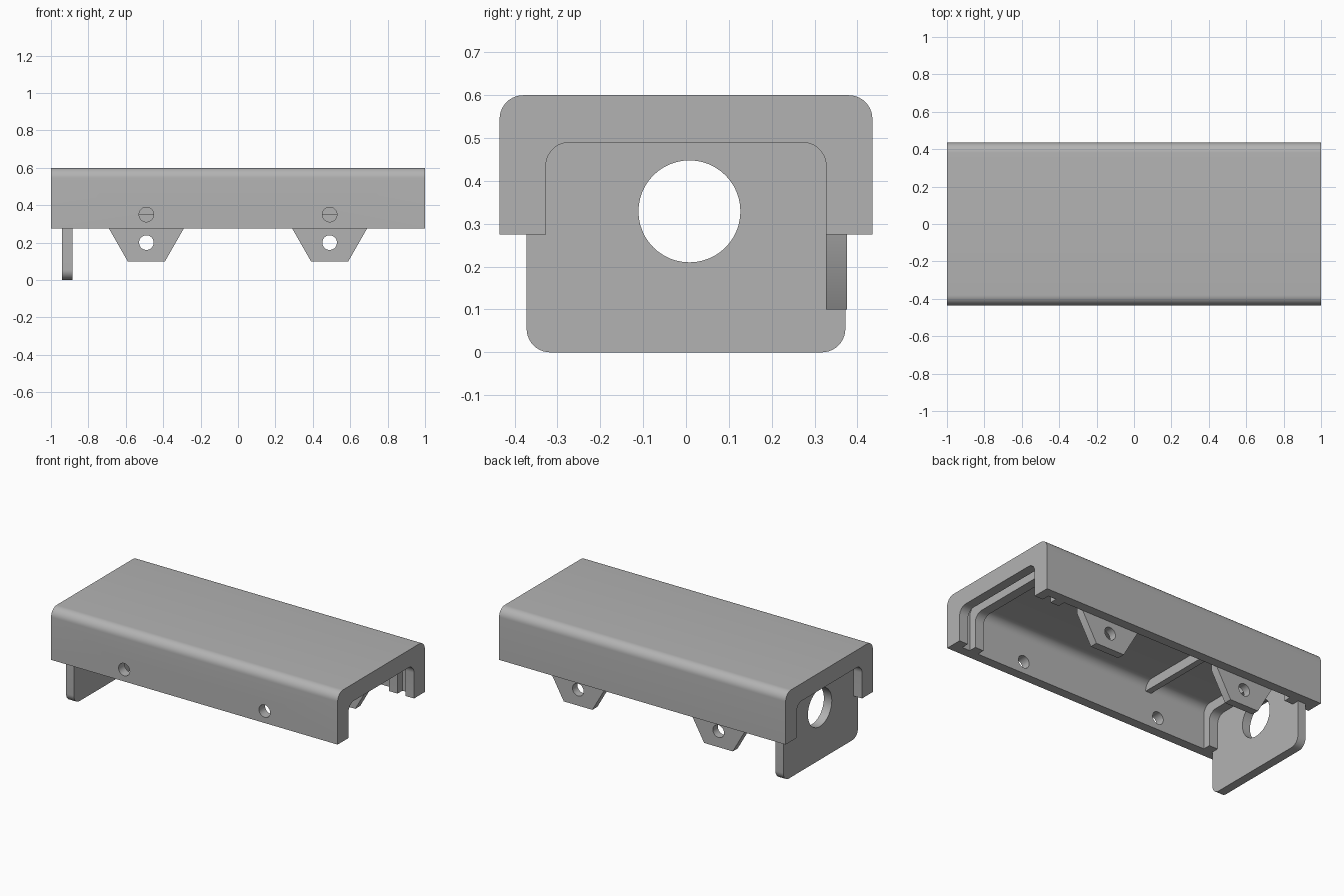
import bpy, bmesh, math
from mathutils import Vector

if "Cube" in bpy.data.objects:
    bpy.data.objects.remove(bpy.data.objects["Cube"], do_unlink=True)

grey = bpy.data.materials.new("plain grey")
grey.use_nodes = True
colour = (0.45, 0.45, 0.45, 1)
grey.diffuse_color = colour
grey.node_tree.nodes["Principled BSDF"].inputs["Base Color"].default_value = colour

WALL_BOTTOM = 0.275
RADIUS = 0.055


def extrude(name, points, depth):
    """Solid made by sweeping a flat 3D outline along a vector."""
    bm = bmesh.new()
    face = bm.faces.new([bm.verts.new(p) for p in points])
    swept = bmesh.ops.extrude_face_region(bm, geom=[face])["geom"]
    verts = [v for v in swept if isinstance(v, bmesh.types.BMVert)]
    bmesh.ops.translate(bm, vec=depth, verts=verts)
    bmesh.ops.recalc_face_normals(bm, faces=bm.faces)
    mesh = bpy.data.meshes.new(name)
    bm.to_mesh(mesh)
    bm.free()
    mesh.materials.append(grey)
    obj = bpy.data.objects.new(name, mesh)
    bpy.context.collection.objects.link(obj)
    return obj


def arc(cy, cz, r, start, sweep, steps=10):
    angles = [math.radians(start + sweep * i / steps) for i in range(steps + 1)]
    return [(cy + r * math.cos(a), cz + r * math.sin(a)) for a in angles]


def arch(name, half, low, high, x0, x1, round_bottom=False):
    """Bar along x whose section has rounded top (and maybe bottom) corners."""
    y, t, b = half - RADIUS, high - RADIUS, low + RADIUS
    outline = arc(y, t, RADIUS, 0, 90) + arc(-y, t, RADIUS, 90, 90)
    if round_bottom:
        outline += arc(-y, b, RADIUS, 180, 90) + arc(y, b, RADIUS, 270, 90)
    else:
        outline += [(-half, low), (half, low)]
    return extrude(name, [(x0, p, q) for p, q in outline], Vector((x1 - x0, 0, 0)))


def hole(axis, a, b, r, start, end):
    """Round cutter along x (centre y, z) or along y (centre x, z)."""
    ring = arc(a, b, r, 0, 360, 48)[:-1]
    if axis == "x":
        return extrude("hole_cutter", [(start, p, q) for p, q in ring], Vector((end - start, 0, 0)))
    return extrude("hole_cutter", [(p, start, q) for p, q in ring], Vector((0, end - start, 0)))


def cut(obj, cutters):
    bpy.context.view_layer.objects.active = obj
    for cutter in cutters:
        cutter.hide_render = True
        mod = obj.modifiers.new("cut", "BOOLEAN")
        mod.operation = "DIFFERENCE"
        mod.solver = "EXACT"
        mod.object = cutter
        bpy.ops.object.modifier_apply(modifier=mod.name)
        bpy.data.objects.remove(cutter, do_unlink=True)


# Channel cover: narrow mouth right through, wider bays between the ribs
cover = arch("channel_cover", 0.435, WALL_BOTTOM, 0.6, -1, 1)
bays = [(-0.94, -0.885), (-0.825, -0.44), (-0.4, 0.825), (0.885, 0.94)]
cutters = [arch("mouth_cutter", 0.327, 0.1, 0.49, -1.1, 1.1)]
cutters += [arch("bay_cutter", 0.375, 0.1, 0.55, a, b) for a, b in bays]
# Under the ceiling crossbar, only the side walls are opened out
section = [(-0.375, 0.1), (0.375, 0.1), (0.375, 0.49), (-0.375, 0.49)]
cutters.append(extrude("crossbar_cutter", [(-0.46, y, z) for y, z in section], Vector((0.08, 0, 0))))
# Screw holes in the front wall
cutters += [hole("y", x, 0.35, 0.039, -0.5, -0.3) for x in (-0.49, 0.49)]
cut(cover, cutters)

# End plate standing in the groove, with its large round opening
plate = arch("end_plate", 0.372, 0, 0.547, -0.94, -0.885, round_bottom=True)
cut(plate, [hole("x", 0.008, 0.329, 0.119, -1.1, -0.7)])

# Tapered mounting tabs inside the back wall
tabs = []
for side, x in (("right", -0.49), ("left", 0.49)):
    shape = [(-0.1, 0.1), (0.1, 0.1), (0.2, WALL_BOTTOM), (0.2, 0.35), (-0.2, 0.35), (-0.2, WALL_BOTTOM)]
    tab = extrude(side + "_mounting_tab", [(x + p, 0.327, q) for p, q in shape], Vector((0, 0.049, 0)))
    cut(tab, [hole("y", x, 0.2, 0.039, 0.2, 0.5)])
    tabs.append(tab)

# Smooth the rounded corners and holes, keep the other edges sharp
bpy.ops.object.select_all(action="DESELECT")
for obj in [cover, plate] + tabs:
    obj.select_set(True)
bpy.context.view_layer.objects.active = cover
bpy.ops.object.shade_smooth_by_angle(angle=math.radians(30))
